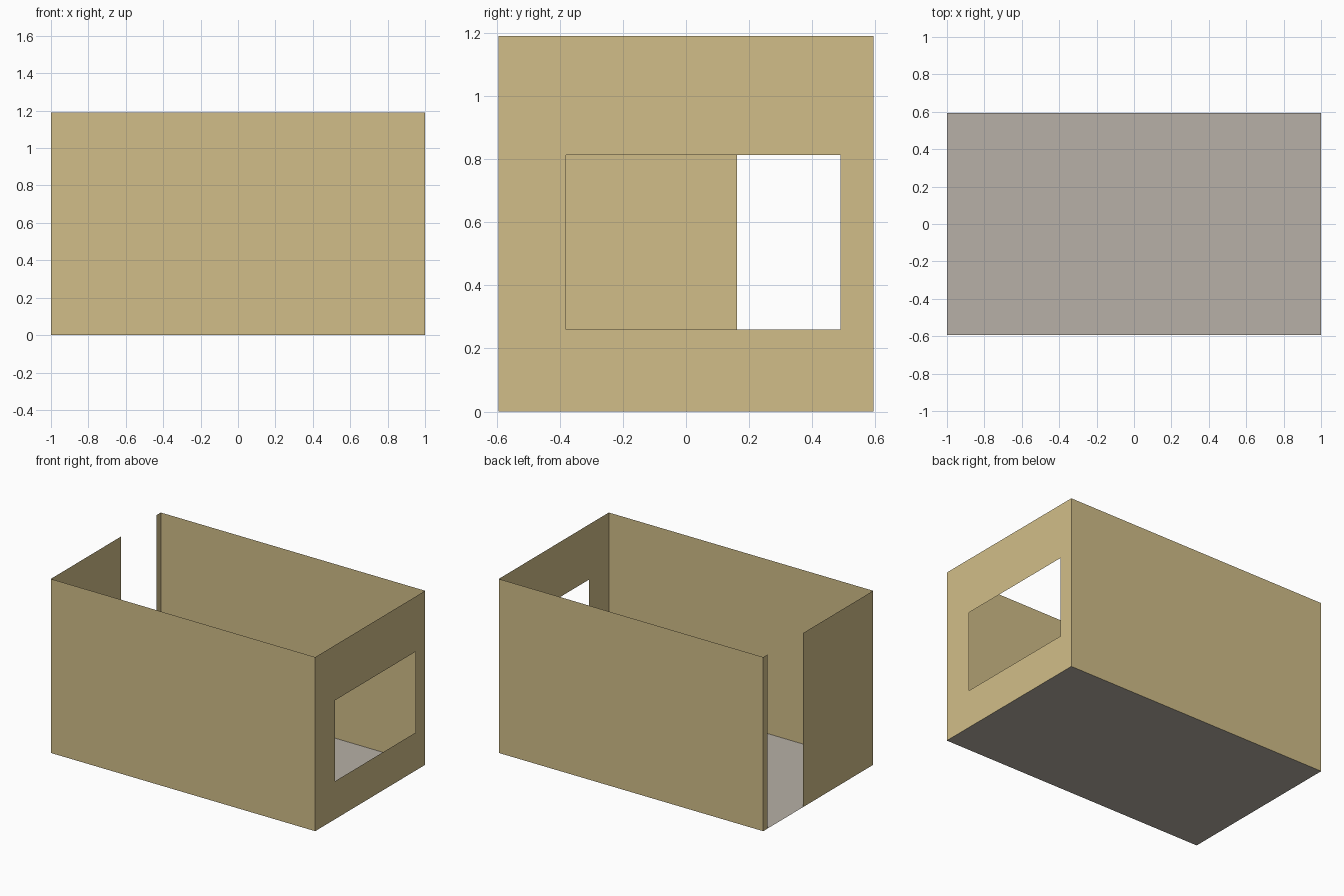
import bpy
import bmesh
from mathutils import Vector

if "Cube" in bpy.data.objects:
    bpy.data.objects.remove(bpy.data.objects["Cube"])

X, Y, H = 1.0, 0.594, 1.19            # half length, half width, wall height
DOOR = (0.162, 0.55)                  # doorway span along y, full height
WIN_Y, WIN_Z = (-0.38, 0.49), (0.26, 0.813)


def material(name, rgb):
    m = bpy.data.materials.new(name)
    m.diffuse_color = (*rgb, 1.0)
    m.use_nodes = True
    m.node_tree.nodes["Principled BSDF"].inputs["Base Color"].default_value = m.diffuse_color
    return m


def sheet(name, quads, mat, outward):
    """Thin flat panel made of quads, all facing the outward direction."""
    bm = bmesh.new()
    for q in quads:
        f = bm.faces.new([bm.verts.new(p) for p in q])
        f.normal_update()
        if f.normal.dot(Vector(outward)) < 0:
            f.normal_flip()
    bmesh.ops.remove_doubles(bm, verts=bm.verts, dist=1e-5)
    me = bpy.data.meshes.new(name)
    bm.to_mesh(me)
    bm.free()
    me.materials.append(mat)
    ob = bpy.data.objects.new(name, me)
    bpy.context.collection.objects.link(ob)


def end_quad(x, y0, y1, z0=0.0, z1=H):
    return [(x, y0, z0), (x, y1, z0), (x, y1, z1), (x, y0, z1)]


tan = material("wall tan", (0.64, 0.515, 0.25))
grey = material("floor warm grey", (0.475, 0.435, 0.385))

# Floor
sheet("floor", [[(-X, -Y, 0), (X, -Y, 0), (X, Y, 0), (-X, Y, 0)]], grey, (0, 0, 1))

# Long side walls
for name, s in (("front_wall", -1), ("back_wall", 1)):
    y = s * Y
    sheet(name, [[(-X, y, 0), (X, y, 0), (X, y, H), (-X, y, H)]], tan, (0, s, 0))

# Left wall: two panels either side of the open doorway
sheet("doorway_wall", [end_quad(-X, -Y, DOOR[0]), end_quad(-X, DOOR[1], Y)],
      tan, (-1, 0, 0))

# Right wall: a grid of panels around the window opening
ys, zs = (-Y, *WIN_Y, Y), (0, *WIN_Z, H)
sheet("window_wall",
      [end_quad(X, ys[i], ys[i + 1], zs[j], zs[j + 1])
       for i in range(3) for j in range(3) if (i, j) != (1, 1)],
      tan, (1, 0, 0))
